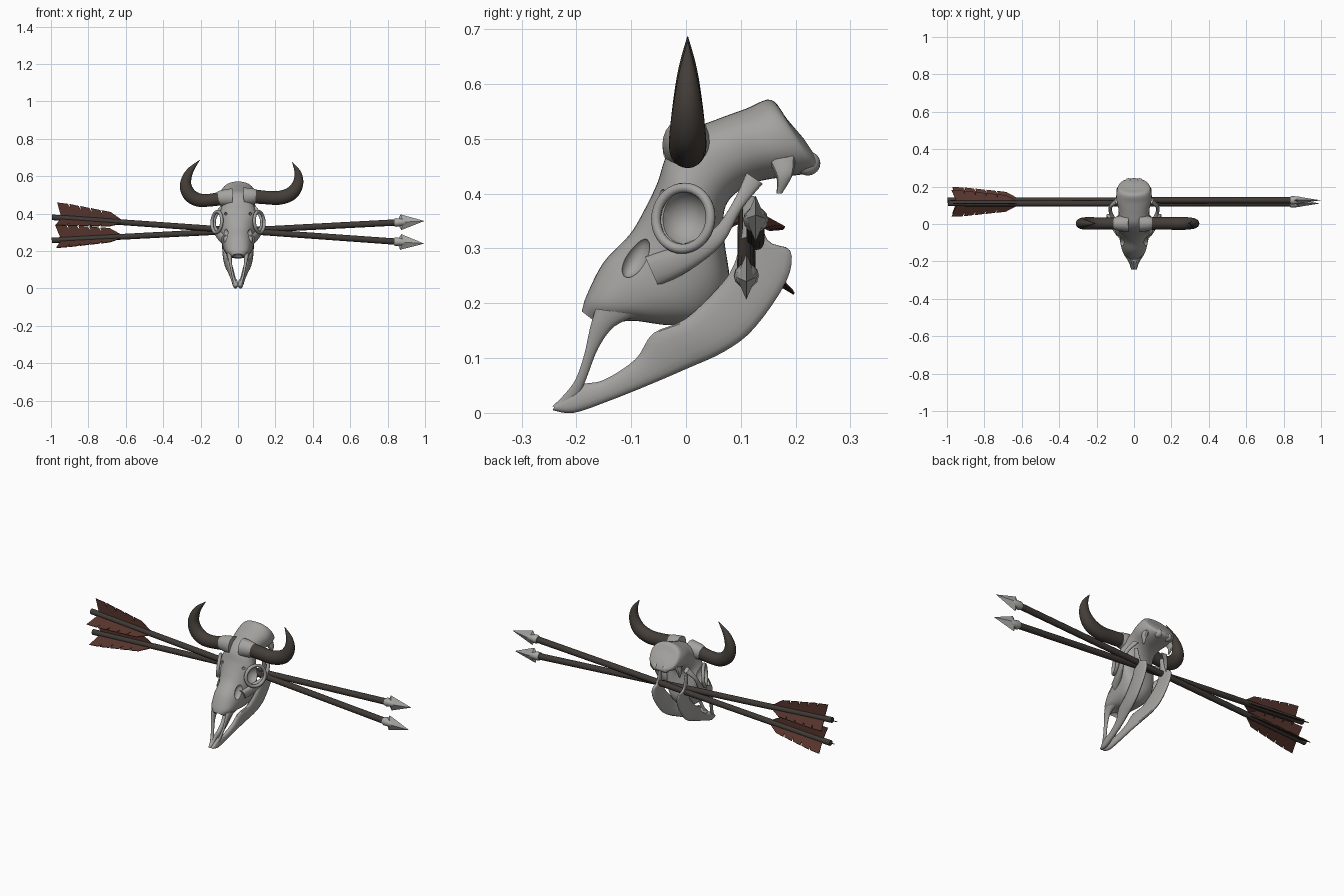
import bpy, bmesh, math
from mathutils import Vector, Matrix

if "Cube" in bpy.data.objects:
    bpy.data.objects.remove(bpy.data.objects["Cube"])


def material(name, rgb):
    m = bpy.data.materials.new(name)
    m.diffuse_color = (*rgb, 1)
    m.use_nodes = True
    m.node_tree.nodes["Principled BSDF"].inputs["Base Color"].default_value = m.diffuse_color
    return m


BONE = material("grey bone", (0.37, 0.365, 0.35))
HORN = material("dark horn", (0.058, 0.048, 0.040))
WOOD = material("dark wood", (0.050, 0.042, 0.036))
FEATHER = material("red brown feather", (0.090, 0.034, 0.025))
STONE = material("grey arrowhead", (0.40, 0.40, 0.39))


def make(name, verts, faces, mat, angle=40, matrix=None):
    bm = bmesh.new()
    vs = [bm.verts.new(v) for v in verts]
    for f in faces:
        bm.faces.new([vs[i] for i in f])
    bmesh.ops.recalc_face_normals(bm, faces=bm.faces)
    me = bpy.data.meshes.new(name)
    bm.to_mesh(me)
    bm.free()
    ob = bpy.data.objects.new(name, me)
    bpy.context.collection.objects.link(ob)
    me.materials.append(mat)
    if matrix:
        me.transform(matrix)
    smooth(ob, angle)
    return ob


def smooth(ob, angle=40):
    bpy.ops.object.select_all(action='DESELECT')
    ob.select_set(True)
    bpy.context.view_layer.objects.active = ob
    bpy.ops.object.shade_smooth_by_angle(angle=math.radians(angle))


def spline(rows, n):
    """Catmull-Rom interpolation of rows of numbers, n steps per span."""
    out = []
    for i in range(len(rows) - 1):
        a, b, c, d = (rows[max(0, min(len(rows) - 1, i + k))] for k in (-1, 0, 1, 2))
        for j in range(n):
            t = j / n
            out.append([q + 0.5 * t * (r - p + t * (2*p - 5*q + 4*r - s + t * (3*(q - r) + s - p)))
                        for p, q, r, s in zip(a, b, c, d)])
    return out + [list(rows[-1])]


def loft(name, rings, mat, seg=24, power=1.0, matrix=None):
    """Skin rings given as (centre, half axis u, half axis v)."""
    verts, faces = [], []
    for c, u, v in rings:
        for k in range(seg):
            a = 2 * math.pi * k / seg
            co, si = math.cos(a), math.sin(a)
            co = math.copysign(abs(co) ** power, co)
            si = math.copysign(abs(si) ** power, si)
            verts.append(Vector(c) + Vector(u) * co + Vector(v) * si)
    for i in range(len(rings) - 1):
        for k in range(seg):
            l = (k + 1) % seg
            faces.append((i*seg + k, i*seg + l, (i+1)*seg + l, (i+1)*seg + k))
    faces += [tuple(range(seg)), tuple(range((len(rings) - 1) * seg, len(rings) * seg))]
    return make(name, verts, faces, mat, 40, matrix)


def bone(name, rows, s=1, seg=16, n=4, power=0.85):
    """Rows: centre x, upper edge y z, lower edge y z, half width."""
    rings = [((s*x, (y1+y2)/2, (z1+z2)/2), (0, (y1-y2)/2, (z1-z2)/2), (max(w, 0.003), 0, 0))
             for x, y1, z1, y2, z2, w in spline(rows, n)]
    return loft(name, rings, BONE, seg, power)


def ball(name, loc, radii, rot=(0, 0, 0)):
    bpy.ops.mesh.primitive_uv_sphere_add(segments=24, ring_count=14, location=loc, rotation=rot)
    ob = bpy.context.object
    ob.name = name
    ob.scale = radii
    ob.data.materials.append(BONE)
    smooth(ob)
    return ob


# Skull body: nose to back of the head
skull = bone("skull", [
    (0, -.190, .185, -.155, .158, .030),
    (0, -.181, .215, -.10, .168, .060),
    (0, -.150, .275, -.03, .160, .074),
    (0, -.103, .325, .035, .168, .084),
    (0, -.076, .370, .078, .225, .094),
    (0, -.052, .420, .070, .315, .104),
    (0, -.035, .470, .070, .370, .090),
    (0, .000, .512, .090, .400, .082),
    (0, .050, .533, .125, .420, .084),
    (0, .110, .555, .175, .430, .095),
    (0, .155, .571, .225, .437, .088),
    (0, .185, .535, .242, .445, .070),
    (0, .215, .500, .245, .455, .035)], seg=40, n=5, power=0.9)

# Eye sockets, face hollows, brow holes and nose opening cut out of the skull
cutters = [ball("nose_cutter", (0, -.165, .155), (.026, .045, .035))]
for s in (-1, 1):
    cutters += [ball("eye_cutter", (s*.118, -.006, .355), (.055, .050, .052)),
                ball("cheek_cutter", (s*.070, -.092, .283), (.024, .020, .040), (-.5, 0, 0)),
                ball("brow_cutter", (s*.065, -.035, .400), (.007, .025, .008)),
                ball("temple_cutter", (s*.110, .085, .415), (.042, .035, .034))]
for c in cutters:
    c.hide_render = True
    bpy.context.view_layer.objects.active = skull
    m = skull.modifiers.new("cut", 'BOOLEAN')
    m.operation, m.solver, m.object = 'DIFFERENCE', 'EXACT', c
    bpy.ops.object.modifier_apply(modifier=m.name)
    bpy.data.objects.remove(c)
smooth(skull, 35)

for s in (-1, 1):
    # Eye rim
    normal = Vector((s*.88, -.46, .08))
    bpy.ops.mesh.primitive_torus_add(location=(s*.113, -.005, .355), major_radius=.056,
                                     minor_radius=.009, major_segments=36, minor_segments=10,
                                     rotation=normal.to_track_quat('Z', 'Y').to_euler())
    rim = bpy.context.object
    rim.name = "eye_rim"
    rim.data.materials.append(BONE)
    smooth(rim)
    # Cheekbone running back under the eye to the ear
    bone("cheekbone", [
        (.070, -.075, .285, -.050, .230, .018),
        (.100, -.005, .308, .010, .262, .016),
        (.124, .050, .335, .066, .308, .010),
        (.124, .086, .385, .102, .372, .009),
        (.090, .110, .438, .140, .418, .012)], s)
    # Thin front bone of the snout
    bone("snout_bone", [
        (.045, -.165, .190, -.085, .178, .016),
        (.043, -.175, .155, -.130, .158, .010),
        (.036, -.186, .105, -.160, .118, .007),
        (.026, -.202, .060, -.182, .062, .007),
        (.014, -.225, .030, -.200, .022, .009),
        (.008, -.244, .012, -.225, .006, .008)], s)
    # Lower jaw half, from chin to hinge
    bone("lower_jaw", [
        (.008, -.238, .016, -.243, .005, .008),
        (.014, -.195, .050, -.205, .000, .013),
        (.022, -.150, .060, -.140, .022, .012),
        (.032, -.092, .098, -.065, .052, .013),
        (.045, -.060, .145, .000, .080, .014),
        (.060, .000, .172, .070, .112, .014),
        (.070, .065, .235, .125, .155, .013),
        (.076, .088, .272, .183, .240, .010),
        (.079, .098, .308, .190, .296, .008),
        (.081, .103, .340, .148, .316, .007),
        (.082, .102, .400, .125, .395, .006)], s)
    # Joints and spurs at the back of the head
    ball("neck_joint", (s*.030, .222, .455), (.020, .023, .022))
    bone("skull_spur", [(.070, .150, .460, .200, .470, .018),
                        (.084, .165, .430, .195, .435, .010),
                        (.080, .165, .400, .175, .400, .003)], s, 10)


def horn(name, rows, mat, n=7):
    """Rows: x, z, radius; the horn lies in the plane y = 0."""
    pts = spline(rows, n)
    rings = []
    for i, (x, z, r) in enumerate(pts):
        p, q = pts[max(0, i-1)], pts[min(len(pts)-1, i+1)]
        t = Vector((q[0]-p[0], 0, q[1]-p[1])).normalized()
        rings.append(((x, .003, z), (-t.z*r, 0, t.x*r), (0, r*.92, 0)))
    loft(name, rings, mat, 24)


# Horns (slightly uneven) with bony collars
horn("left_horn", [(-.06, .487, .038), (-.15, .472, .034), (-.215, .474, .036), (-.262, .505, .036),
                   (-.280, .560, .030), (-.258, .625, .019), (-.205, .686, .001)], HORN)
horn("right_horn", [(.06, .495, .038), (.15, .486, .036), (.225, .485, .037), (.288, .510, .036),
                    (.320, .560, .029), (.320, .617, .018), (.290, .676, .001)], HORN)
horn("left_collar", [(-.03, .485, .05), (-.08, .484, .043), (-.105, .481, .036)], BONE)
horn("right_collar", [(.03, .490, .05), (.075, .492, .043), (.095, .491, .037)], BONE)


def fan_prism(name, outline, roll, thick, mat, matrix):
    """Thin plate of (x, distance) points turned about the shaft."""
    n = len(outline)
    verts = [Matrix.Rotation(roll, 3, 'X') @ Vector((x, t, h)) for t in (-thick, thick) for x, h in outline]
    faces = [tuple(range(n)), tuple(range(n, 2*n))]
    faces += [(i, (i+1) % n, n + (i+1) % n, n + i) for i in range(n)]
    make(name, verts, faces, mat, 20, matrix)


# Feather outline with ragged notches along the outer edge
vane = [(-.62, .010), (-.685, .050)]
for i in range(1, 5):
    x, h = -.685 - .058*i, .050 + .007*i
    vane += [(x + .008, h), (x + .014, h - .022), (x, h)]
vane += [(-.975, .081), (-.950, .010)]


def arrow(tag, y, z, slope):
    M = Matrix.Translation((0, y, z)) @ Matrix.Rotation(-math.atan(slope), 4, 'Y')

    def turned(name, profile, mat):
        loft(name, [((x, 0, 0), (0, r, 0), (0, 0, r)) for x, r in profile], mat, 12, 1, M)

    turned(tag + "_shaft", [(-.997, .015), (.86, .017)], WOOD)
    turned(tag + "_socket", [(.838, .020), (.845, .023), (.885, .019), (.93, .006)], STONE)
    for k in range(3):
        fan_prism(tag + "_feather", vane, k * 2 * math.pi / 3, .002, FEATHER, M)
    # Ridged leaf-shaped head
    rim = [(.998, 0), (.872, .042), (.860, .018), (.860, -.018), (.872, -.042)]
    verts = [(x, 0, h) for x, h in rim] + [(.885, -.018, 0), (.885, .018, 0)]
    faces = [(i, (i+1) % 5, a) for a in (5, 6) for i in range(5)]
    make(tag + "_head", verts, faces, STONE, 20, M)


# Two crossed arrows behind the face
arrow("falling_arrow", .110, .310, -.0707)
arrow("rising_arrow", .127, .3085, .0522)
